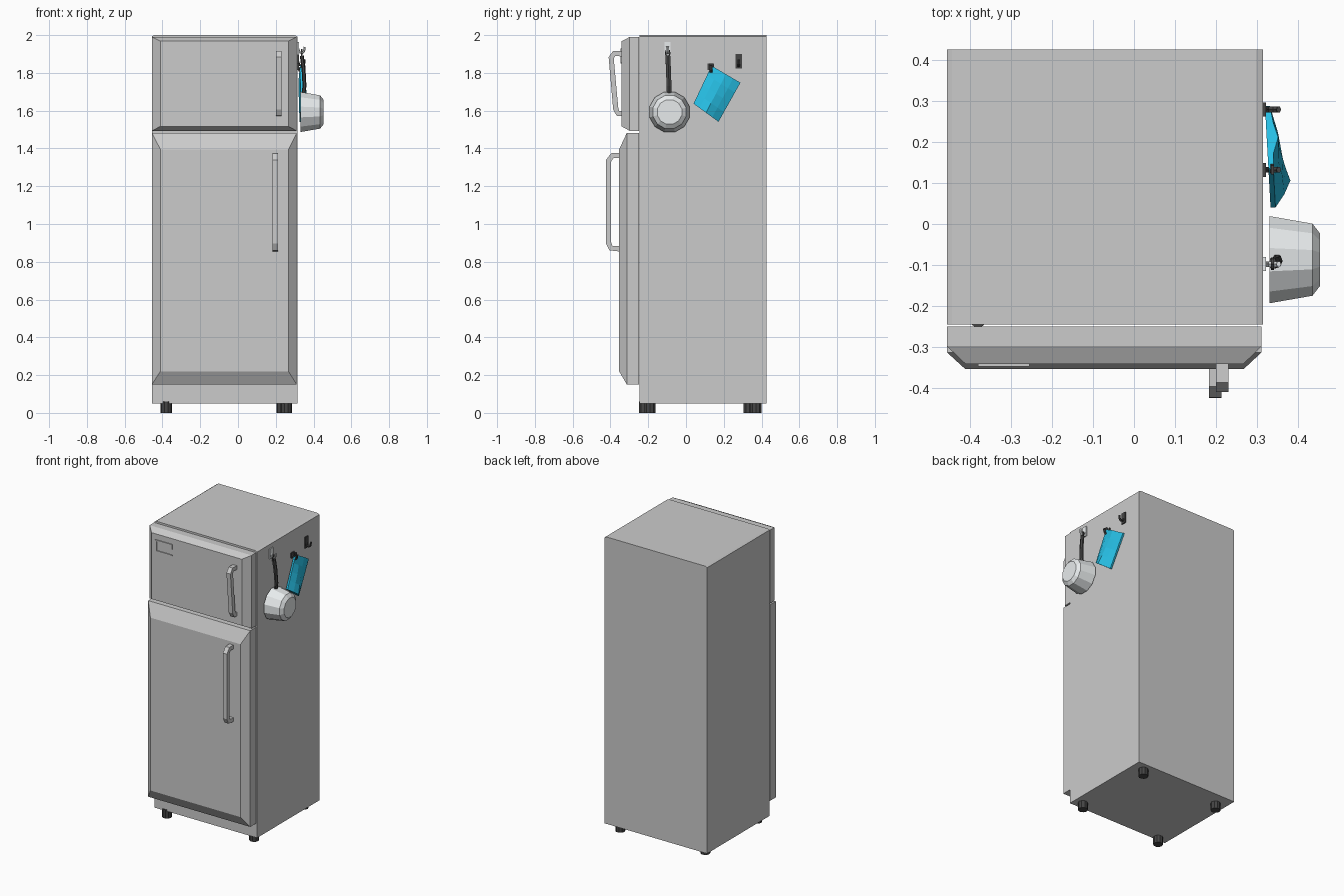
import bpy, bmesh, math, random
from mathutils import Vector

if "Cube" in bpy.data.objects:
    bpy.data.objects.remove(bpy.data.objects["Cube"])
random.seed(3)


def material(name, rgb):
    m = bpy.data.materials.new(name)
    m.diffuse_color = (*rgb, 1)
    m.use_nodes = True
    m.node_tree.nodes["Principled BSDF"].inputs["Base Color"].default_value = m.diffuse_color
    return m


CYAN = material("cyan_cloth", (0.02, 0.52, 0.78))
DARK = material("dark_metal", (0.06, 0.06, 0.06))
PALE = material("pale_metal", (0.8, 0.83, 0.84))


def finish(name, bm, mat=None):
    bmesh.ops.recalc_face_normals(bm, faces=bm.faces)
    me = bpy.data.meshes.new(name)
    bm.to_mesh(me)
    bm.free()
    ob = bpy.data.objects.new(name, me)
    bpy.context.collection.objects.link(ob)
    if mat:
        me.materials.append(mat)
    return ob


def loft(name, loops, mat=None):
    """Skin equal-length point loops and cap both ends."""
    bm = bmesh.new()
    rows = [[bm.verts.new(p) for p in loop] for loop in loops]
    n = len(rows[0])
    for a, b in zip(rows, rows[1:]):
        for i in range(n):
            j = (i + 1) % n
            bm.faces.new((a[i], a[j], b[j], b[i]))
    bm.faces.new(rows[0])
    bm.faces.new(rows[-1])
    return finish(name, bm, mat)


def sweep(name, path, side, w, t, n=4, mat=None):
    """Sweep an n-sided section of width w and thickness t along a flat path."""
    side = Vector(side)
    pts = [Vector(p) for p in path]
    r = 1 / math.cos(math.pi / n)
    loops = []
    for i, p in enumerate(pts):
        tan = Vector((0, 0, 0))
        if i:
            tan += (p - pts[i - 1]).normalized()
        if i < len(pts) - 1:
            tan += (pts[i + 1] - p).normalized()
        up = tan.normalized().cross(side)
        angs = [2 * math.pi * (k + 0.5) / n for k in range(n)]
        loops.append([p + side * (w / 2 * r * math.cos(a)) + up * (t / 2 * r * math.sin(a))
                      for a in angs])
    return loft(name, loops, mat)


def rect(y, x0, x1, z0, z1):
    return [(x0, y, z0), (x1, y, z0), (x1, y, z1), (x0, y, z1)]


def box(name, x0, x1, y0, y1, z0, z1, mat=None):
    return loft(name, [rect(y0, x0, x1, z0, z1), rect(y1, x0, x1, z0, z1)], mat)


# Cabinet with a small chamfer along the two top side edges
section = [(-0.456, 0.05), (0.315, 0.05), (0.315, 1.993), (0.298, 2.0),
           (-0.444, 2.0), (-0.456, 1.993)]
loft("cabinet", [[(x, y, z) for x, z in section] for y in (-0.245, 0.425)])

# Doors with bevelled fronts
for name, z0, z1, zi0, zi1, ymid, yfront in (
        ("fridge_door", 0.15, 1.483, 0.22, 1.395, -0.313, -0.354),
        ("freezer_door", 1.493, 1.99, 1.517, 1.968, -0.298, -0.341)):
    loft(name, [rect(-0.25, -0.456, 0.311, z0, z1),
                rect(ymid, -0.456, 0.311, z0, z1),
                rect(yfront, -0.411, 0.267, zi0, zi1)])

# Door handles
upper = [(-0.33, 1.9), (-0.38, 1.903), (-0.396, 1.88), (-0.372, 1.61),
         (-0.36, 1.585), (-0.33, 1.585)]
lower = [(-0.345, 1.362), (-0.39, 1.362), (-0.41, 1.335), (-0.41, 0.9),
         (-0.397, 0.872), (-0.345, 0.868)]
for name, x, path in (("freezer_handle", 0.215, upper), ("fridge_handle", 0.198, lower)):
    sweep(name, [(x, y, z) for y, z in path], (1, 0, 0), 0.03, 0.028)

# Raised badge outline, open on its right side
for part, x0, x1, z0, z1 in (("left", -0.38, -0.37, 1.85, 1.93),
                             ("top", -0.37, -0.255, 1.922, 1.93),
                             ("bottom", -0.37, -0.255, 1.85, 1.858),
                             ("right", -0.263, -0.255, 1.895, 1.922)):
    box("badge_frame_" + part, x0, x1, -0.347, -0.335, z0, z1)

# Feet, slightly uneven
for i, (x, y) in enumerate(((-0.38, -0.22), (0.255, -0.19), (0.235, 0.37), (-0.38, 0.335))):
    loft(f"foot_{i + 1}", [[(x + 0.031 * math.cos(a), y + 0.031 * math.sin(a), z)
                            for a in [k * math.tau / 10 for k in range(10)]]
                           for z in (0, 0.06)], DARK)

# Wall hooks: a plate and a J-shaped prong
for name, y, z, h, mat in (("pan_hook", -0.098, 1.93, 0.068, PALE),
                           ("cloth_hook", 0.132, 1.832, 0.036, DARK),
                           ("spare_hook", 0.279, 1.862, 0.076, DARK)):
    box(name + "_plate", 0.313, 0.322, y - 0.017, y + 0.017, z - h / 2, z + h / 2, mat)
    prong = [(0.318, 0.0), (0.325, -0.02), (0.34, -0.026), (0.35, -0.014), (0.353, 0.008)]
    sweep(name + "_prong", [(px, y, z + pz) for px, pz in prong], (0, 1, 0),
          0.014, 0.01, 6, mat)

# Saucepan hanging with its base facing outwards
profile = [(0.435, 0.078), (0.333, 0.102), (0.33, 0.11), (0.435, 0.091), (0.453, 0.067)]
loft("saucepan", [[(x, -0.087 + r * math.cos(a), 1.593 + r * math.sin(a))
                   for a in [(k + 0.5) * math.tau / 12 for k in range(12)]]
                  for x, r in profile], PALE)
sweep("saucepan_handle", [(0.345, -0.088, 1.68), (0.352, -0.09, 1.73), (0.347, -0.093, 1.82),
                          (0.338, -0.096, 1.89)], (0, 1, 0), 0.026, 0.018, 6, DARK)
loop = [(0.338, -0.097 + 0.012 * math.cos(a), 1.905 + 0.018 * math.sin(a))
        for a in [k * math.tau / 8 for k in range(9)]]
sweep("saucepan_handle_loop", loop, (1, 0, 0), 0.007, 0.007, 4, DARK)

# Hanging oven cloth: a subdivided block warped to a tilted, bulging quad
tl, tr, br, bl = (Vector(c) for c in ((0.135, 1.838), (0.288, 1.748),
                                      (0.172, 1.541), (0.04, 1.637)))
bm = bmesh.new()
bmesh.ops.create_cube(bm, size=1)
bmesh.ops.subdivide_edges(bm, edges=[e for e in bm.edges
                                     if abs(e.verts[0].co.x - e.verts[1].co.x) < 0.1],
                          cuts=3, use_grid_fill=True)
for v in bm.verts:
    w, s, t = v.co.x + 0.5, v.co.y + 0.5, v.co.z + 0.5
    p = tl.lerp(tr, s).lerp(bl.lerp(br, s), t)
    back = 0.32 + (0.275 - p.x) * 0.055
    thick = 0.012 + 0.034 * math.sin(math.pi * s) * (0.35 + 0.65 * t)
    if 0.01 < s < 0.99:
        thick += random.uniform(-0.006, 0.006)
    v.co = (back + w * thick, p.x, p.y)
finish("oven_cloth", bm, CYAN)
sweep("cloth_loop", [(0.335, 0.136, 1.825), (0.338, 0.134, 1.84), (0.338, 0.132, 1.85)],
      (0, 1, 0), 0.022, 0.008, 4, DARK)
